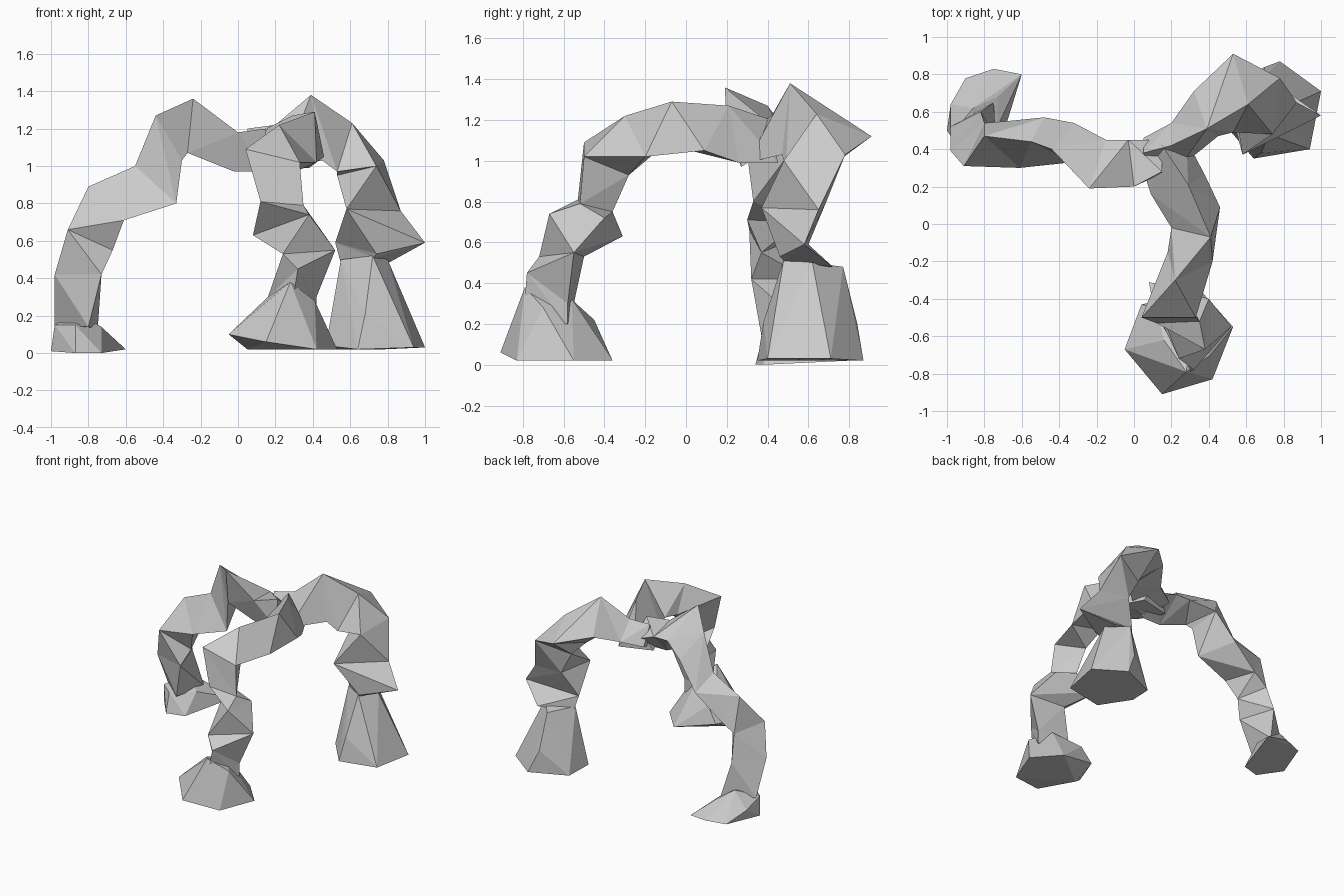
import bpy, bmesh
from mathutils import Vector


def finish(name, bm):
    bmesh.ops.recalc_face_normals(bm, faces=bm.faces)
    me = bpy.data.meshes.new(name)
    bm.to_mesh(me)
    bm.free()
    bpy.context.collection.objects.link(bpy.data.objects.new(name, me))


def limb(name, rings):
    """Faceted tube with a triangular section; each ring holds three corners."""
    bm = bmesh.new()
    loops = [[bm.verts.new(r[k:k + 3]) for k in (0, 3, 6)] for r in rings]
    for a, b in zip(loops, loops[1:]):
        mid = sum((v.co for v in a + b), Vector()) / 6
        for s in range(3):
            t = (s + 1) % 3
            d1 = ((a[s].co + b[t].co) / 2 - mid).length
            d2 = ((a[t].co + b[s].co) / 2 - mid).length
            if d1 > d2:      # split along the diagonal that bulges outward
                bm.faces.new((a[s], a[t], b[t]))
                bm.faces.new((a[s], b[t], b[s]))
            else:
                bm.faces.new((a[s], a[t], b[s]))
                bm.faces.new((a[t], b[t], b[s]))
    bm.faces.new(loops[0])
    bm.faces.new(loops[-1])
    finish(name, bm)


def foot(name, points):
    """Faceted block: convex hull of a few corner points."""
    bm = bmesh.new()
    for p in points:
        bm.verts.new(p)
    bmesh.ops.convex_hull(bm, input=bm.verts)
    loose = [v for v in bm.verts if not v.link_faces]
    bmesh.ops.delete(bm, geom=loose, context='VERTS')
    finish(name, bm)


# Left arching leg: top/left, front, back corners
limb("left_leg", [
    (0.15, 0.28, 1.20, 0.15, 0.27, 0.97, 0.15, 0.45, 1.08),
    (0.00, 0.20, 1.18, -0.02, 0.27, 0.97, -0.03, 0.45, 1.15),
    (-0.24, 0.19, 1.36, -0.27, 0.26, 1.07, -0.15, 0.45, 1.15),
    (-0.44, 0.40, 1.27, -0.30, 0.30, 1.03, -0.32, 0.54, 1.08),
    (-0.55, 0.44, 1.00, -0.33, 0.33, 0.80, -0.48, 0.57, 0.87),
    (-0.80, 0.47, 0.89, -0.61, 0.30, 0.71, -0.68, 0.55, 0.70),
    (-0.91, 0.31, 0.66, -0.67, 0.37, 0.55, -0.80, 0.54, 0.62),
    (-0.98, 0.39, 0.42, -0.73, 0.32, 0.42, -0.82, 0.60, 0.42),
    (-0.98, 0.52, 0.15, -0.80, 0.37, 0.14, -0.75, 0.65, 0.13)])
foot("left_foot", [
    (-1, 0.50, 0.01), (-0.87, 0.34, 0), (-0.73, 0.38, 0), (-0.60, 0.80, 0.02),
    (-0.90, 0.78, 0.02), (-0.75, 0.83, 0.03), (-0.98, 0.47, 0.15), (-0.98, 0.64, 0.10),
    (-0.87, 0.38, 0.15), (-0.73, 0.52, 0.14), (-0.73, 0.68, 0.13), (-0.86, 0.62, 0.22)])

# Front arching leg: front/top, right, left/inner corners
limb("front_leg", [
    (0.15, 0.42, 1.20, 0.28, 0.45, 0.99, 0.02, 0.38, 1.00),
    (0.29, 0.21, 1.27, 0.38, 0.26, 0.99, 0.09, 0.16, 1.03),
    (0.41, -0.07, 1.29, 0.46, 0.09, 1.05, 0.20, -0.02, 1.06),
    (0.22, -0.30, 1.22, 0.42, -0.20, 1.02, 0.18, -0.15, 1.04),
    (0.04, -0.50, 1.09, 0.33, -0.50, 1.02, 0.22, -0.28, 0.93),
    (0.12, -0.53, 0.81, 0.35, -0.52, 0.79, 0.24, -0.36, 0.75),
    (0.38, -0.67, 0.74, 0.40, -0.40, 0.72, 0.08, -0.31, 0.63),
    (0.24, -0.72, 0.53, 0.52, -0.55, 0.55, 0.24, -0.50, 0.53),
    (0.32, -0.78, 0.45, 0.42, -0.58, 0.30, 0.16, -0.55, 0.30),
    (0.28, -0.80, 0.20, 0.42, -0.58, 0.20, 0.16, -0.57, 0.20)])
foot("front_foot", [
    (-0.05, -0.67, 0.10), (0.15, -0.91, 0.06), (0.42, -0.83, 0.02), (0.53, -0.55, 0.02),
    (0.36, -0.36, 0.02), (0.04, -0.43, 0.10), (0.05, -0.60, 0.02), (0.16, -0.62, 0.30),
    (0.41, -0.70, 0.28), (0.28, -0.79, 0.38), (0.30, -0.56, 0.32), (0.12, -0.45, 0.22)])

# Back right arching leg: outer, front, back/inner corners
limb("back_right_leg", [
    (0.05, 0.38, 1.20, 0.10, 0.26, 0.99, 0.05, 0.46, 1.05),
    (0.20, 0.42, 1.22, 0.24, 0.30, 0.99, 0.20, 0.54, 1.08),
    (0.39, 0.51, 1.38, 0.45, 0.47, 1.03, 0.32, 0.71, 1.15),
    (0.61, 0.64, 1.23, 0.53, 0.49, 0.97, 0.53, 0.91, 1.12),
    (0.78, 0.78, 1.03, 0.74, 0.48, 1.00, 0.53, 0.68, 0.95),
    (0.87, 0.65, 0.76, 0.58, 0.37, 0.77, 0.62, 0.68, 0.78),
    (1.00, 0.58, 0.59, 0.74, 0.46, 0.53, 0.52, 0.60, 0.59),
    (0.80, 0.72, 0.48, 0.73, 0.48, 0.51, 0.55, 0.62, 0.48)])
foot("back_right_foot", [
    (0.80, 0.62, 0.50), (0.55, 0.60, 0.50), (0.68, 0.77, 0.48), (0.72, 0.48, 0.52),
    (0.88, 0.60, 0.28), (0.54, 0.60, 0.30), (0.70, 0.84, 0.20), (0.68, 0.38, 0.21),
    (0.47, 0.55, 0.04), (0.50, 0.75, 0.02), (0.64, 0.35, 0.02), (0.94, 0.40, 0.03),
    (1.00, 0.71, 0.03), (0.78, 0.87, 0.02)])
